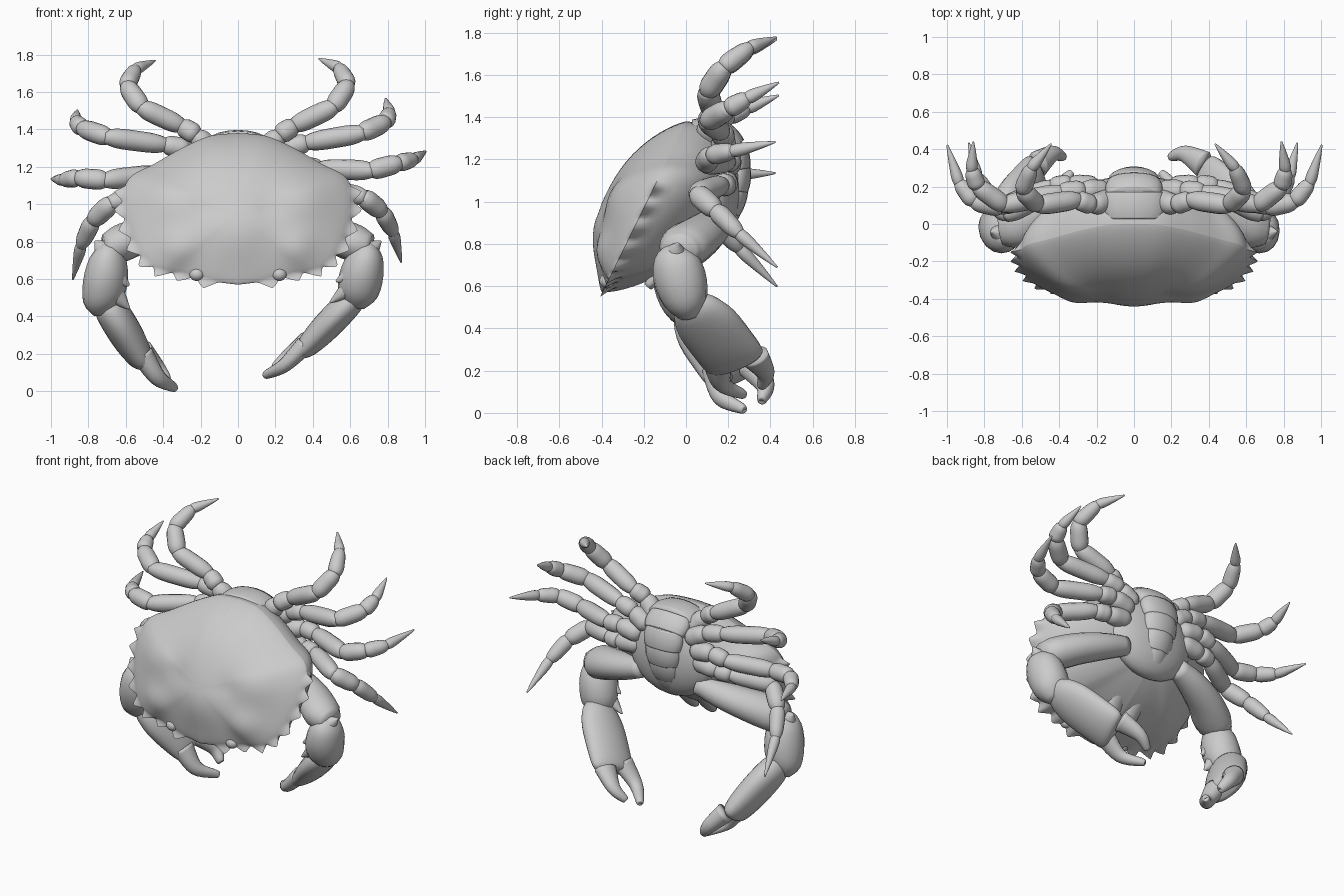
import bpy, bmesh, math
from mathutils import Vector

if "Cube" in bpy.data.objects:
    bpy.data.objects.remove(bpy.data.objects["Cube"])


def finish(name, bm):
    bmesh.ops.recalc_face_normals(bm, faces=bm.faces)
    me = bpy.data.meshes.new(name)
    bm.to_mesh(me)
    bm.free()
    me.shade_smooth()
    ob = bpy.data.objects.new(name, me)
    bpy.context.collection.objects.link(ob)
    return ob


def smooth(pts, n):
    """Catmull-Rom curve through the points."""
    out, last = [], len(pts) - 1
    for i in range(last):
        a, b, c, d = pts[max(i - 1, 0)], pts[i], pts[i + 1], pts[min(i + 2, last)]
        for k in range(n):
            t = k / n
            out.append(b + (c - a) * (t / 2) + (a * 2 - b * 5 + c * 4 - d) * (t * t / 2)
                       + (b * 3 - a - c * 3 + d) * (t ** 3 / 2))
    return out + [pts[-1]]


def tube(bm, stations, hint=None, n=3, sides=16):
    """Loft ellipses along stations (point, radius along hint, other radius)."""
    P = smooth([Vector(s[0]) for s in stations], n)
    R = smooth([Vector((s[1], s[2], 0)) for s in stations], n)
    d = (P[-1] - P[0]).normalized()
    hint = Vector(hint or ((0, 1, 0) if abs(d.y) < .85 else (0, 0, 1)))
    rings = []
    for i, p in enumerate(P):
        t = (P[min(i + 1, len(P) - 1)] - P[max(i - 1, 0)]).normalized()
        b = (hint - t * hint.dot(t)).normalized()
        c = t.cross(b)
        rings.append([bm.verts.new(p + b * (R[i].x * math.cos(a)) + c * (R[i].y * math.sin(a)))
                      for a in (math.tau * k / sides for k in range(sides))])
    for r, q in zip(rings, rings[1:]):
        for k in range(sides):
            j = (k + 1) % sides
            bm.faces.new((r[k], r[j], q[j], q[k]))
    bm.faces.new(rings[0])
    bm.faces.new(rings[-1])


def segment(bm, a, b, ra, rb, flat=1, hint=None):
    """Straight limb segment from a to b, gently waisted at the joints."""
    a, b, st = Vector(a), Vector(b), []
    for k in range(8):
        u = k / 7
        r = (ra + (rb - ra) * u) * max(.62, (1 - abs(2 * u - 1) ** 4) ** .4)
        st.append((a.lerp(b, u * 1.14 - .07), r, r * flat))
    tube(bm, st, hint, n=2)


def ellipsoid(name, c, s):
    bm = bmesh.new()
    bmesh.ops.create_uvsphere(bm, u_segments=24, v_segments=14, radius=1)
    bmesh.ops.scale(bm, vec=s, verts=bm.verts)
    bmesh.ops.translate(bm, vec=c, verts=bm.verts)
    return finish(name, bm)


# Shell outline, half from top centre to bottom centre, with toothed front margin
HALF = [(0, 1.38), (.15, 1.365), (.3, 1.3), (.45, 1.215), (.57, 1.15), (.615, 1.06), (.615, .95),
        (.58, .83), (.52, .72), (.43, .65), (.3, .625), (.15, .59), (0, .57)]
C = Vector((0, .95, 0))
rim = []
for i, p in enumerate(smooth([Vector((x, z, 0)) for x, z in HALF], 10)):
    q = (i - 45) / 8.4
    k = max(0, 1 - abs(q % 1 - .6) / .45) if 0 < q < 8 else 0
    rim.append((p, (p - C).normalized() * (.048 * k)))
flip = lambda v: Vector((-v.x, v.y, 0))
rim += [(flip(p), flip(t)) for p, t in rim[-2:0:-1]]


def lobes(x, z):
    g = lambda cx, cz, r: math.exp(-((abs(x) - cx) ** 2 + (z - cz) ** 2) / r ** 2)
    return .025 * g(0, .85, .16) + .028 * g(.37, 1.04, .14) + .03 * g(.33, .77, .1) - .014 * g(.17, .98, .06)


def shell(name, height, slope, power, lump):
    bm, rows = bmesh.new(), []
    for k in range(1, 17):
        s, row = math.sin(math.pi / 2 * k / 16), []
        for p, tooth in rim:
            v = C + (p - C) * s + (tooth if k == 16 else tooth * .35 if k == 15 else Vector())
            y = -.2 + (v.y - .97) * .49 + (height + slope * (v.y - .85)) * max(0, 1 - s * s) ** power
            y -= lump * lobes(v.x, v.y) * (1 - s ** 6)
            row.append(bm.verts.new((v.x, y, v.y)))
        rows.append(row)
    n = len(rim)
    for r, q in zip(rows, rows[1:]):
        for k in range(n):
            bm.faces.new((r[k], r[(k + 1) % n], q[(k + 1) % n], q[k]))
    bm.faces.new(rows[0])
    return finish(name, bm)


shell("carapace", -.165, -.25, .72, 1)
shell("underside", .39, 0, .56, 0)
ellipsoid("sternum", (0, .13, 1.07), (.31, .13, .27))

# Folded abdomen: overlapping plates down the belly
belly = [Vector((0, y, z)) for y, z in ((.04, 1.33), (.16, 1.33), (.225, 1.26), (.245, 1.16),
                                        (.235, 1.06), (.2, .96), (.13, .86))]
bm = bmesh.new()
for i, (a, b) in enumerate(zip(belly, belly[1:])):
    w = .165 - .015 * i
    tube(bm, [(a.lerp(b, .5 + h * .6), w * (1.02 - .09 * h * h), .066 * (1.02 - .12 * h * h))
              for h in (-1, -.5, 0, .5, 1)], hint=(1, 0, 0), sides=20)
finish("abdomen", bm)

# Eyes and mouth plates
for s, side in ((1, "right"), (-1, "left")):
    ellipsoid("eye_" + side, (s * .22, -.375, .625), (.04, .035, .035))
    bm = bmesh.new()
    segment(bm, (s * .075, -.01, .8), (s * .065, -.17, .61), .06, .055, .6, (1, 0, 0))
    finish("mouth_plate_" + side, bm)

# Walking legs: joints of the right leg, then how far the left tip differs (x, z)
LEGS = {
    "rear": ([(.22, .1, 1.37), (.3, .13, 1.42), (.51, .1, 1.52), (.59, .18, 1.64), (.54, .3, 1.73),
              (.44, .42, 1.775)], (.01, -.01)),
    "third": ([(.26, .18, 1.3), (.37, .17, 1.33), (.66, .1, 1.38), (.79, .2, 1.44), (.81, .29, 1.49),
               (.79, .43, 1.56)], (.07, -.06)),
    "second": ([(.34, .21, 1.2), (.44, .2, 1.19), (.71, .09, 1.18), (.86, .12, 1.22), (.94, .22, 1.24),
                (1, .41, 1.28)], (-.005, -.145)),
    "front": ([(.36, .19, 1.08), (.45, .17, 1.08), (.67, .05, 1.04), (.77, .14, .96), (.83, .25, .85),
               (.87, .42, .7)], (.01, -.09)),
}
RADII = (.065, .056, .053, .056, .052, .04, .007)
for name, (joints, shift) in LEGS.items():
    for side in ("right", "left"):
        pts = [Vector(j) for j in joints]
        pts.insert(0, pts[0].lerp(Vector((0, .17, 1.12)), .4))
        if side == "left":
            pts = [Vector((-p.x - shift[0] * i / 6, p.y, p.z + shift[1] * (i / 6) ** 1.5))
                   for i, p in enumerate(pts)]
        bm = bmesh.new()
        for i in range(6):
            segment(bm, pts[i], pts[i + 1], RADII[i], RADII[i + 1])
        finish(f"{name}_leg_{side}", bm)


# Claws: upper arm, wrist knuckle with spines, broad palm and two fingers
def claw_part(name, side, bm):
    if side == "left":      # mirrored, and reaching further out and down
        for v in bm.verts:
            w = min(1, max(0, (.8 - v.co.z) / .7))
            v.co = (-v.co.x - .19 * w, v.co.y, v.co.z - .07 * w)
    finish(f"{name}_{side}", bm)


for side in ("right", "left"):
    bm = bmesh.new()
    tube(bm, [((.2, .16, .93), .06, .06), ((.34, .13, .89), .09, .08), ((.5, .07, .84), .11, .095),
              ((.63, -.01, .79), .12, .1), ((.71, -.03, .77), .08, .07)])
    claw_part("claw_arm", side, bm)
    bm = bmesh.new()
    tube(bm, [((.7, -.05, .79), .04, .03), ((.69, -.05, .74), .1, .085), ((.665, -.03, .64), .125, .115),
              ((.64, 0, .53), .105, .11), ((.62, .02, .46), .05, .06)])
    for a, b in (((.62, -.04, .57), (.5, -.03, .48)), ((.62, -.06, .63), (.53, -.06, .59)),
                 ((.7, -.05, .75), (.76, -.04, .8))):
        segment(bm, a, b, .065, .008)
    claw_part("claw_wrist", side, bm)
    bm = bmesh.new()
    wrist, palm = Vector((.62, .04, .5)), Vector((.38, .23, .25))
    tube(bm, [(wrist.lerp(palm, t), a, c) for t, a, c in ((-.12, .07, .045), (.02, .115, .07), (.3, .15, .078),
                                                         (.7, .155, .075), (1, .15, .06), (1.08, .12, .04))],
         hint=(0, 1, 0), sides=24)
    for a, m, t in (((.36, .15, .25), (.25, .17, .14), (.155, .265, .09)),
                    ((.37, .32, .27), (.27, .375, .19), (.2, .36, .13))):
        tip = Vector(t) + (Vector(t) - Vector(m)) * .12
        tube(bm, [(a, .075, .052), (m, .045, .038), (t, .024, .024), (tip, .01, .01)], n=5)
    claw_part("claw", side, bm)
